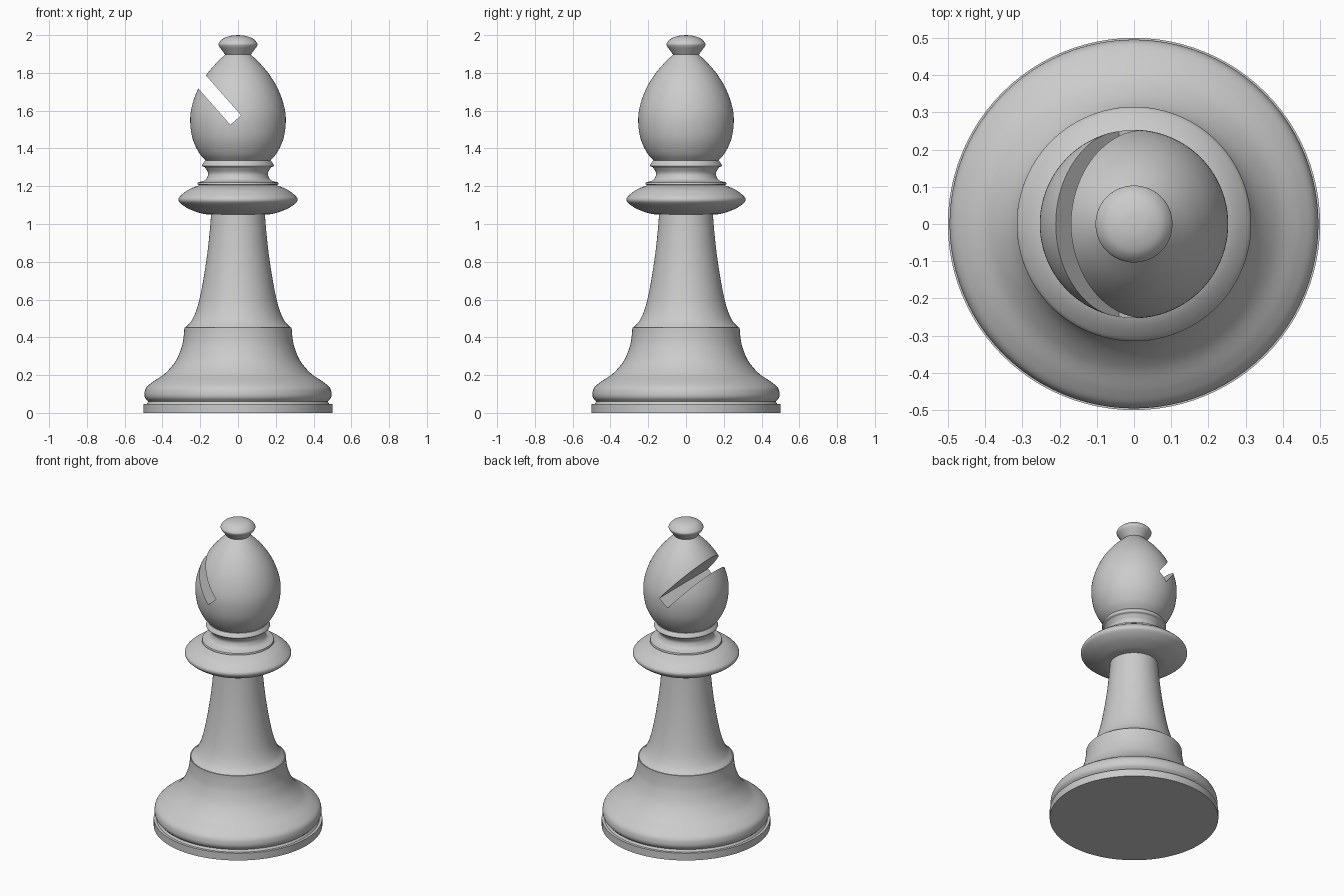
import bpy, bmesh, math
from mathutils import Vector

cube = bpy.data.objects.get("Cube")
if cube:
    bpy.data.objects.remove(cube, do_unlink=True)

grey = bpy.data.materials.new("plain grey")
grey.use_nodes = True
grey.diffuse_color = (0.6, 0.6, 0.6, 1)
grey.node_tree.nodes["Principled BSDF"].inputs["Base Color"].default_value = (0.6, 0.6, 0.6, 1)


def smooth_curve(points, steps=6):
    """Catmull-Rom curve through (radius, height) points."""
    p = [Vector(q) for q in points]
    p = [2 * p[0] - p[1]] + p + [2 * p[-1] - p[-2]]
    out = []
    for a, b, c, d in zip(p, p[1:], p[2:], p[3:]):
        for i in range(steps):
            t = i / steps
            out.append(0.5 * (2 * b + (c - a) * t + (2 * a - 5 * b + 4 * c - d) * t ** 2
                              + (3 * b - a - 3 * c + d) * t ** 3))
    return out + [p[-2]]


def finish(obj, angle=35):
    bpy.ops.object.select_all(action='DESELECT')
    obj.select_set(True)
    bpy.context.view_layer.objects.active = obj
    bpy.ops.object.shade_smooth_by_angle(angle=math.radians(angle))


def lathe(name, *curves, sides=96):
    """Closed solid turned from curves stacked bottom to top, sharp where they meet."""
    profile = [q for c in curves for q in (smooth_curve(c) if len(c) > 2 else map(Vector, c))]
    profile = [Vector((0, profile[0].y))] + profile + [Vector((0, profile[-1].y))]
    bm = bmesh.new()
    verts = [bm.verts.new((max(q.x, 0), 0, q.y)) for q in profile]
    edges = [bm.edges.new(pair) for pair in zip(verts, verts[1:])]
    bmesh.ops.spin(bm, geom=verts + edges, axis=(0, 0, 1), cent=(0, 0, 0),
                   angle=math.tau, steps=sides, use_duplicate=False)
    bmesh.ops.remove_doubles(bm, verts=bm.verts, dist=1e-5)
    bmesh.ops.dissolve_degenerate(bm, edges=bm.edges, dist=1e-6)
    bmesh.ops.recalc_face_normals(bm, faces=bm.faces)
    mesh = bpy.data.meshes.new(name)
    bm.to_mesh(mesh)
    bm.free()
    mesh.materials.append(grey)
    obj = bpy.data.objects.new(name, mesh)
    bpy.context.collection.objects.link(obj)
    finish(obj)
    return obj


# Foot and bell-shaped base
lathe("foot_disc", [(0.5, 0), (0.5, 0.047)])
lathe("base",
      [(0.485, 0.045), (0.475, 0.06)],
      [(0.475, 0.06), (0.492, 0.08), (0.495, 0.105), (0.485, 0.135), (0.45, 0.165),
       (0.385, 0.21), (0.33, 0.275), (0.298, 0.35), (0.287, 0.41), (0.284, 0.452)])

# Stem
lathe("stem", [(0.278, 0.452), (0.245, 0.49), (0.215, 0.56), (0.188, 0.68),
               (0.163, 0.84), (0.148, 0.98), (0.142, 1.06)])

# Collar and neck rings
lathe("collar", [(0.14, 1.05), (0.19, 1.055), (0.26, 1.08), (0.305, 1.11), (0.315, 1.13),
                 (0.303, 1.15), (0.26, 1.183), (0.2, 1.207)])
lathe("neck",
      [(0.19, 1.2), (0.215, 1.21)],
      [(0.215, 1.21), (0.212, 1.22)],
      [(0.212, 1.22), (0.175, 1.232), (0.16, 1.255), (0.16, 1.275), (0.175, 1.3)],
      [(0.175, 1.3), (0.19, 1.31), (0.175, 1.335)])

# Head with its slanted slot
head = lathe("head", [(0.165, 1.33), (0.205, 1.375), (0.24, 1.45), (0.253, 1.54), (0.245, 1.62),
                      (0.214, 1.71), (0.167, 1.79), (0.112, 1.855), (0.065, 1.9)])
end = Vector((-0.012, 0, 1.55))
along = Vector((-0.66, 0, 0.75)).normalized()
bpy.ops.mesh.primitive_cube_add(size=1)
cutter = bpy.context.object
cutter.name = "slot_cutter"
cutter.scale = (0.5, 0.8, 0.076)
cutter.rotation_euler.y = math.atan2(along.z, -along.x)
cutter.location = end + along * 0.25
cutter.hide_render = True
cutter.data.materials.append(grey)
bpy.context.view_layer.update()
slot = head.modifiers.new("slot", 'BOOLEAN')
slot.operation = 'DIFFERENCE'
slot.solver = 'EXACT'
slot.object = cutter
bpy.context.view_layer.objects.active = head
bpy.ops.object.modifier_apply(modifier=slot.name)
bpy.data.objects.remove(cutter, do_unlink=True)
finish(head)

# Finial
lathe("finial", [(0.066, 1.895), (0.085, 1.92), (0.101, 1.943), (0.101, 1.958),
                 (0.078, 1.982), (0.04, 1.996), (0, 2.0)])
